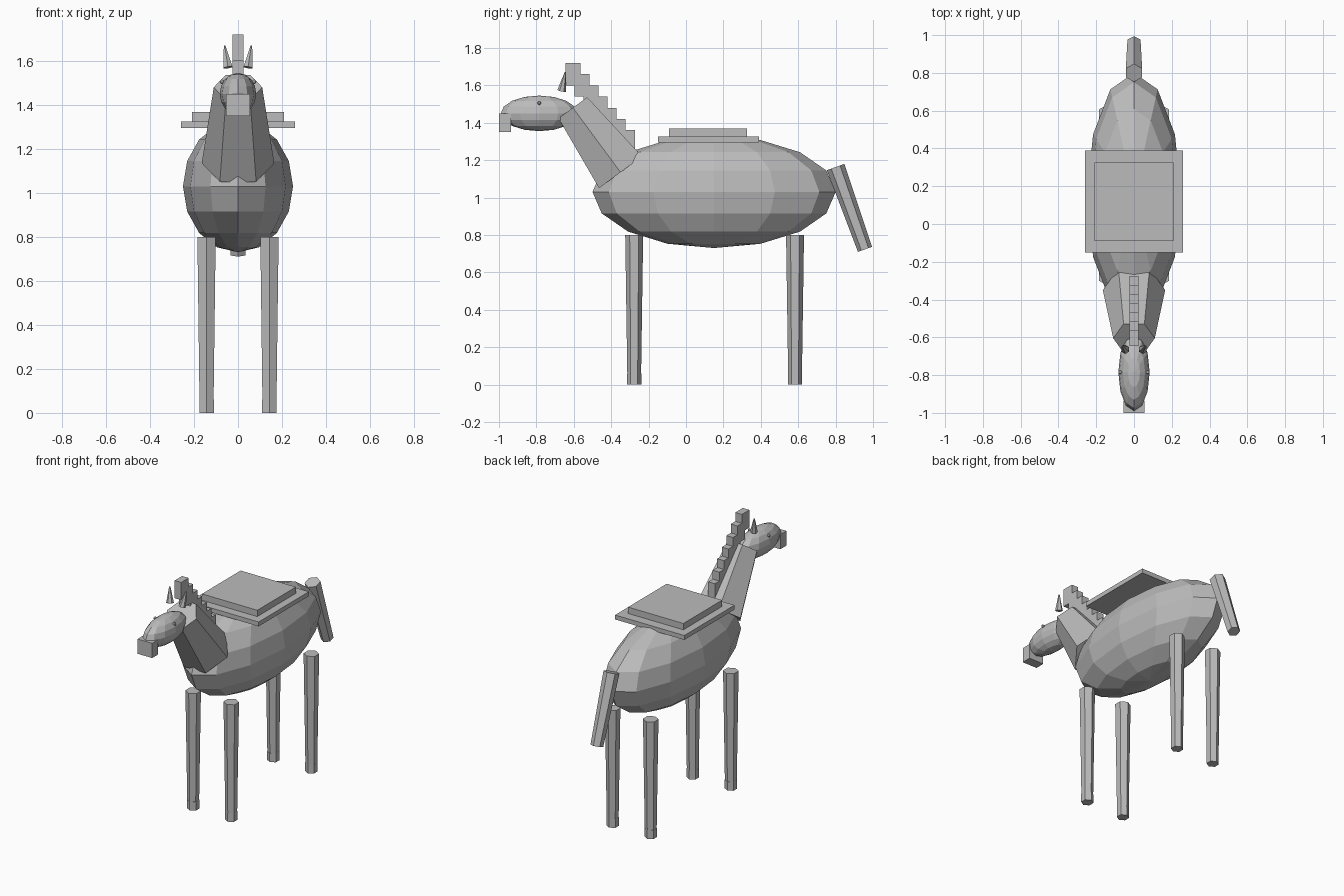
import bpy, bmesh, math
from mathutils import Vector, Matrix

cube = bpy.data.objects.get("Cube")
if cube:
    bpy.data.objects.remove(cube, do_unlink=True)

grey = bpy.data.materials.new("plain grey")
grey.use_nodes = True
colour = (0.5, 0.5, 0.5, 1)
grey.diffuse_color = colour
grey.node_tree.nodes["Principled BSDF"].inputs["Base Color"].default_value = colour


def finish(name, bm):
    bmesh.ops.recalc_face_normals(bm, faces=bm.faces)
    mesh = bpy.data.meshes.new(name)
    bm.to_mesh(mesh)
    bm.free()
    mesh.materials.append(grey)
    obj = bpy.data.objects.new(name, mesh)
    bpy.context.collection.objects.link(obj)
    return obj


def box(name, low, high):
    low, high = Vector(low), Vector(high)
    bm = bmesh.new()
    bmesh.ops.create_cube(bm, size=1, matrix=Matrix.Translation((low + high) / 2)
                          @ Matrix.Diagonal((*(high - low), 1)))
    return finish(name, bm)


def ellipsoid(name, centre, radii, segments=12, rings=8):
    bm = bmesh.new()
    bmesh.ops.create_uvsphere(bm, u_segments=segments, v_segments=rings, radius=1,
                              matrix=Matrix.Translation(centre) @ Matrix.Diagonal((*radii, 1)))
    return finish(name, bm)


def taper(name, start, end, r_start, r_end, sides=6, corner_on_x=False):
    """Straight tapered prism between two points."""
    start, end = Vector(start), Vector(end)
    axis = (end - start).normalized()
    v = axis.cross(Vector((1, 0, 0))).normalized()
    u = v.cross(axis)
    turn = 0 if corner_on_x else math.pi / 2
    bm = bmesh.new()
    loops = []
    for centre, r in ((start, r_start), (end, r_end)):
        angles = [turn + math.tau * i / sides for i in range(sides)]
        loops.append([bm.verts.new(centre + r * (math.cos(a) * u + math.sin(a) * v))
                      for a in angles])
        bm.faces.new(loops[-1])
    for i in range(sides):
        j = (i + 1) % sides
        bm.faces.new((loops[0][i], loops[0][j], loops[1][j], loops[1][i]))
    return finish(name, bm)


# Body, neck and head
ellipsoid("body", (0, 0.15, 1.03), (0.25, 0.65, 0.3))
taper("neck", (0, -0.35, 1.135), (0, -0.605, 1.48), 0.165, 0.11, corner_on_x=True)
ellipsoid("head", (0, -0.785, 1.45), (0.083, 0.205, 0.095))
box("muzzle", (-0.055, -1, 1.35), (0.055, -0.935, 1.45))

# Stepped mane
for i in range(7):
    y, z = -0.605 + 0.0485 * i, 1.72 - 0.06 * i
    box(f"mane_step_{i + 1}", (-0.025, y - 0.04, z - 0.12), (0.025, y + 0.04, z))

# Tail
taper("tail", (0, 0.80, 1.163), (0, 0.957, 0.723), 0.05, 0.04)

# Saddle
box("saddle_blanket", (-0.26, -0.15, 1.295), (0.26, 0.39, 1.325))
box("saddle_seat", (-0.208, -0.09, 1.325), (0.208, 0.325, 1.368))

# Paired parts
for side, s in (("left", 1), ("right", -1)):
    ellipsoid(f"{side}_eye", (s * 0.073, -0.785, 1.505), (0.01, 0.01, 0.01), 8, 6)
    taper(f"{side}_ear", (s * 0.046, -0.664, 1.57), (s * 0.061, -0.645, 1.67), 0.024, 0.004)
    for end, y in (("front", -0.277), ("back", 0.583)):
        x = s * 0.143
        taper(f"{end}_{side}_leg", (x, y, 0.8), (x, y, 0.06), 0.048, 0.037)
        taper(f"{end}_{side}_hoof", (x, y, 0.06), (x, y, 0), 0.038, 0.038)
